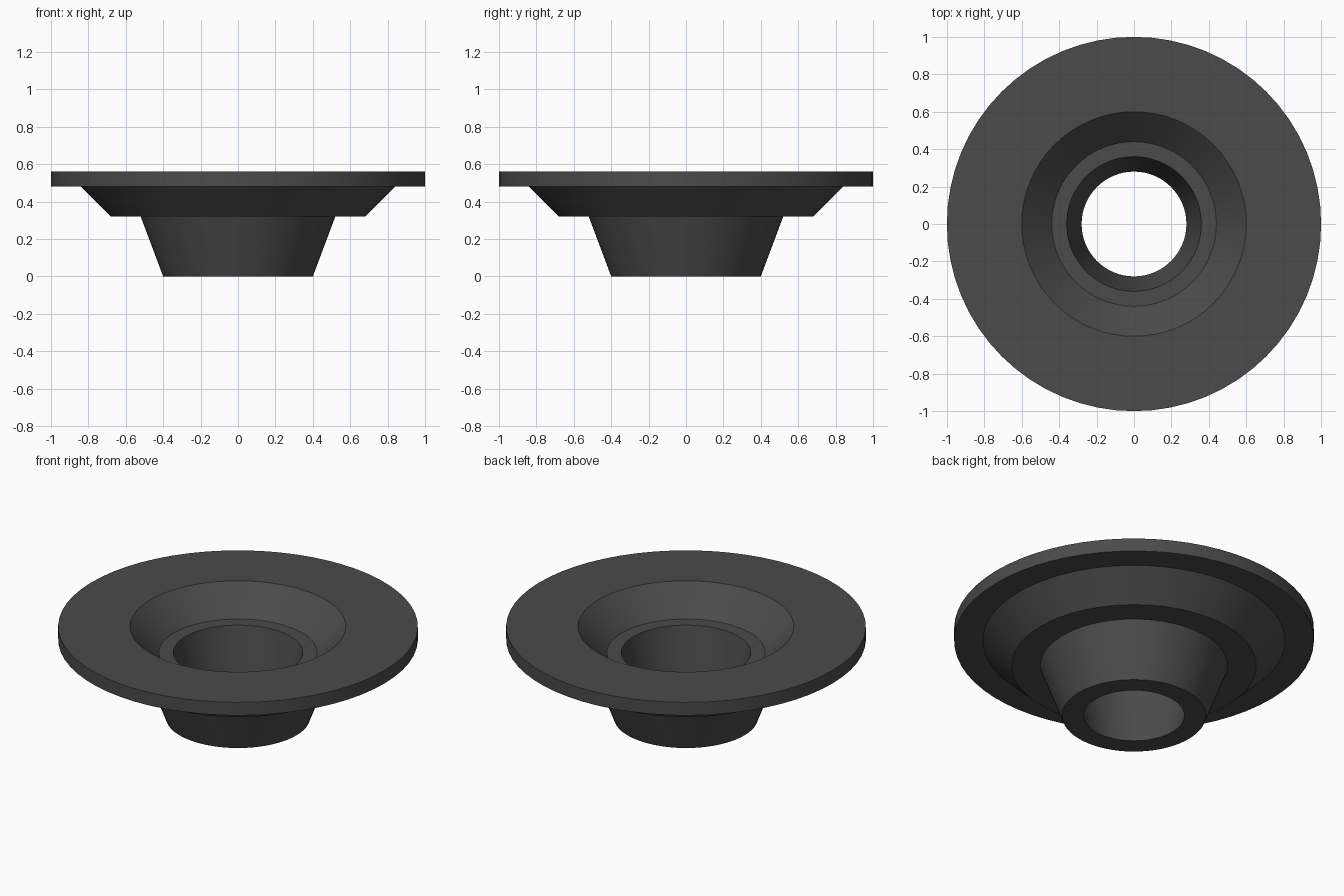
import bpy, bmesh, math

if "Cube" in bpy.data.objects:
    bpy.data.objects.remove(bpy.data.objects["Cube"])

SEGMENTS = 64
# closed (radius, height) cross-section of the flanged funnel ring
PROFILE = [(0.28, 0), (0.40, 0), (0.52, 0.32), (0.68, 0.32), (0.84, 0.48), (1.0, 0.48),
           (1.0, 0.56), (0.60, 0.56), (0.44, 0.40), (0.36, 0.40)]


def lathe(name, profile, segments):
    bm = bmesh.new()
    rings = []
    for i in range(segments):
        a = 2 * math.pi * i / segments
        rings.append([bm.verts.new((r * math.cos(a), r * math.sin(a), z)) for r, z in profile])
    n = len(profile)
    for i in range(segments):
        p, q = rings[i], rings[(i + 1) % segments]
        for j in range(n):
            k = (j + 1) % n
            bm.faces.new((p[j], q[j], q[k], p[k]))
    bmesh.ops.recalc_face_normals(bm, faces=bm.faces)
    mesh = bpy.data.meshes.new(name)
    bm.to_mesh(mesh)
    bm.free()
    obj = bpy.data.objects.new(name, mesh)
    bpy.context.collection.objects.link(obj)
    return obj


# flanged ring with stepped underside and tapered bore
ring = lathe("flanged_ring", PROFILE, SEGMENTS)

# dark grey finish
mat = bpy.data.materials.new("dark_grey")
mat.diffuse_color = (0.07, 0.07, 0.07, 1)
mat.use_nodes = True
mat.node_tree.nodes["Principled BSDF"].inputs["Base Color"].default_value = mat.diffuse_color
ring.data.materials.append(mat)

# smooth round walls, keep profile corners crisp
bpy.context.view_layer.objects.active = ring
ring.select_set(True)
bpy.ops.object.shade_smooth_by_angle(angle=math.radians(15))
